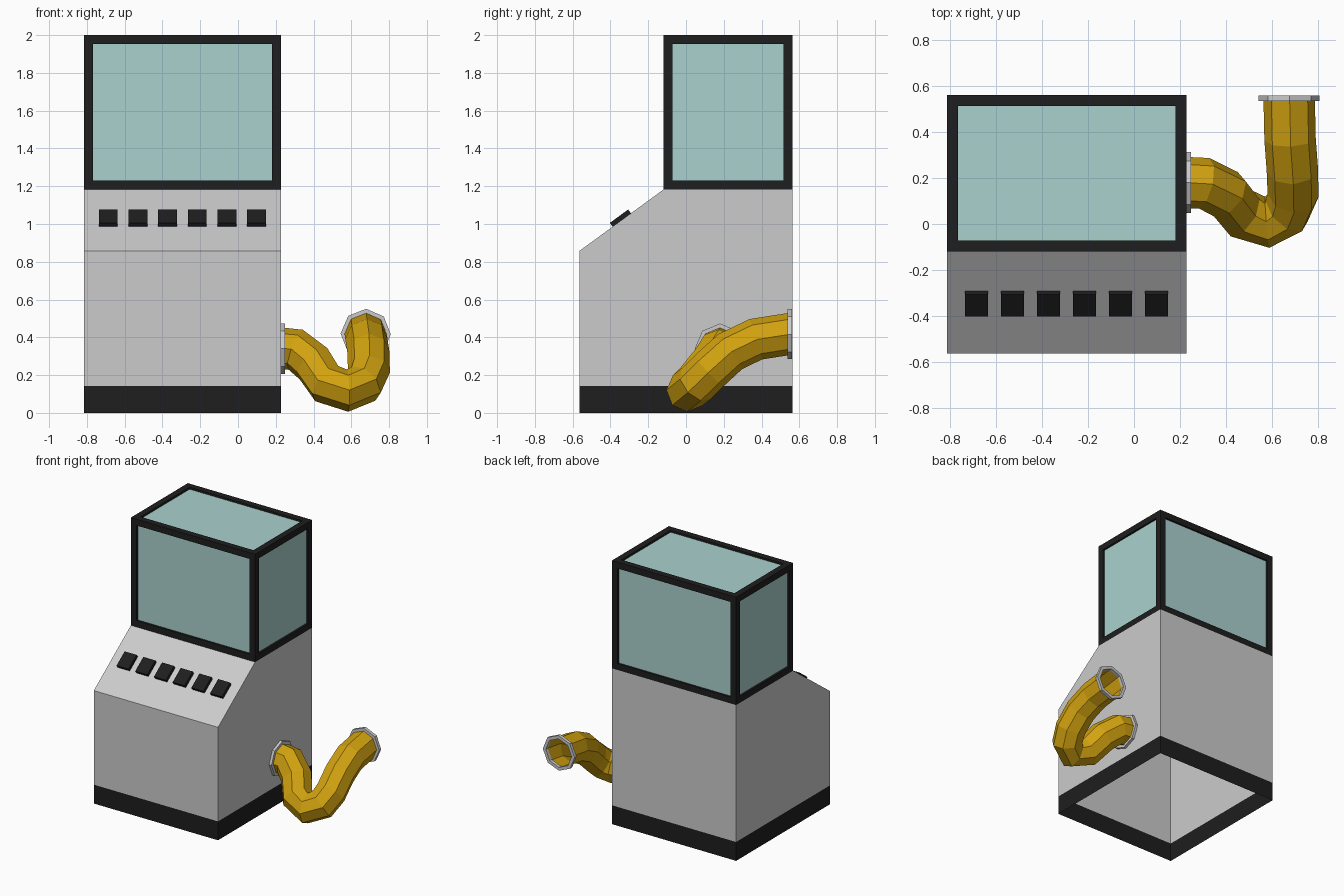
import bpy, bmesh, math
from mathutils import Vector, Matrix

if "Cube" in bpy.data.objects:
    bpy.data.objects.remove(bpy.data.objects["Cube"])


def material(name, rgb):
    m = bpy.data.materials.new(name)
    m.diffuse_color = (*rgb, 1)
    m.use_nodes = True
    m.node_tree.nodes["Principled BSDF"].inputs["Base Color"].default_value = m.diffuse_color
    return m


BLACK = material("black", (0.013, 0.013, 0.013))
GLASS = material("glass", (0.40, 0.64, 0.62))
YELLOW = material("yellow", (0.64, 0.36, 0.005))

X0, X1 = -0.815, 0.228          # cabinet left and right
YF, YM, YB = -0.565, -0.12, 0.563  # front, display front, back


def finish(name, bm, *mats):
    bmesh.ops.recalc_face_normals(bm, faces=bm.faces)
    return to_object(name, bm, *mats)


def to_object(name, bm, *mats):
    me = bpy.data.meshes.new(name)
    bm.to_mesh(me)
    bm.free()
    for m in mats:
        me.materials.append(m)
    ob = bpy.data.objects.new(name, me)
    bpy.context.collection.objects.link(ob)
    return ob


def prism(profile):
    """Extrude a (y, z) profile across the cabinet width."""
    bm = bmesh.new()
    f = bm.faces.new([bm.verts.new((X0, y, z)) for y, z in profile])
    new = bmesh.ops.extrude_face_region(bm, geom=[f], use_keep_orig=True)["geom"]
    bmesh.ops.translate(bm, vec=(X1 - X0, 0, 0),
                        verts=[v for v in new if isinstance(v, bmesh.types.BMVert)])
    bmesh.ops.recalc_face_normals(bm, faces=bm.faces)
    return bm


def drop_faces(bm, up):
    """Remove horizontal faces that point up (1) or down (-1)."""
    bm.normal_update()
    bmesh.ops.delete(bm, geom=[f for f in bm.faces if f.normal.z * up > 0.95], context='FACES')


# Plinth: open band around the foot
bm = prism([(YF, 0), (YB, 0), (YB, 0.143), (YF, 0.143)])
drop_faces(bm, 1)
drop_faces(bm, -1)
to_object("plinth", bm, BLACK)

# Cabinet shell with sloping control panel, open underneath
bm = prism([(YF, 0.143), (YB, 0.143), (YB, 1.182), (YM, 1.182), (YF, 0.857)])
drop_faces(bm, 1)
drop_faces(bm, -1)
to_object("cabinet", bm)

# Display case: black frame with recessed glass panes
bm = prism([(YM, 1.182), (YB, 1.182), (YB, 2), (YM, 2)])
drop_faces(bm, -1)
panes = list(bm.faces)
bmesh.ops.inset_individual(bm, faces=panes, thickness=0.048, use_even_offset=True)
bmesh.ops.inset_individual(bm, faces=panes, thickness=0, depth=-0.015)
for f in panes:
    f.material_index = 1
to_object("display_case", bm, BLACK, GLASS)

# Row of six buttons lying on the slope
tilt = Matrix.Rotation(math.atan2(1.182 - 0.857, YM - YF), 4, 'X')
for i in range(6):
    bm = bmesh.new()
    bmesh.ops.create_cube(bm, size=1)
    bmesh.ops.scale(bm, vec=(0.1, 0.12, 0.05), verts=bm.verts)
    bmesh.ops.transform(bm, verts=bm.verts, matrix=Matrix.Translation(
        (-0.687 + 0.157 * i, -0.34, 1.021)) @ tilt)
    finish(f"button_{i + 1}", bm, BLACK)


def sweep(path, frames, radii, closed=False):
    """Join octagonal rings placed along a path."""
    bm = bmesh.new()
    rings = []
    for p, (u, v), r in zip(path, frames, radii):
        ring = []
        for k in range(8):
            a = k * math.pi / 4
            ring.append(bm.verts.new(p + r * (math.cos(a) * u + math.sin(a) * v)))
        rings.append(ring)
    if closed:
        rings.append(rings[0])
    for a, b in zip(rings, rings[1:]):
        for k in range(8):
            j = (k + 1) % 8
            bm.faces.new((a[k], a[j], b[j], b[k]))
    return bm


# Bent octagonal chute: cross-section carried along the path without twist
path = [Vector(p) for p in (
    (0.232, 0.18, 0.34), (0.305, 0.178, 0.335), (0.40, 0.13, 0.26),
    (0.47, 0.045, 0.155), (0.58, 0.008, 0.118), (0.665, 0.055, 0.155),
    (0.693, 0.125, 0.225), (0.69, 0.235, 0.325), (0.68, 0.37, 0.39),
    (0.676, 0.55, 0.418))]
tangents = [Vector((1, 0, 0))]
for a, b, c in zip(path, path[1:], path[2:]):
    tangents.append(((b - a).normalized() + (c - b).normalized()).normalized())
tangents.append(Vector((0, 1, 0)))
up = Vector((0, 0, 1))
frames = []
for i, t in enumerate(tangents):
    if i:
        up = tangents[i - 1].rotation_difference(t) @ up
    frames.append((up.copy(), t.cross(up)))
finish("chute", sweep(path, frames, [0.112] * len(path)), YELLOW)


# Collar rings at both ends of the chute
def collar(name, start, axis, frame, depth=0.024):
    pts = [start, start + axis * depth, start + axis * depth, start]
    finish(name, sweep(pts, [frame] * 4, [0.133, 0.133, 0.108, 0.108], closed=True))


collar("wall_collar", Vector((0.224, 0.18, 0.34)), tangents[0], frames[0])
collar("outlet_collar", Vector((0.676, 0.537, 0.418)), tangents[-1], frames[-1])
